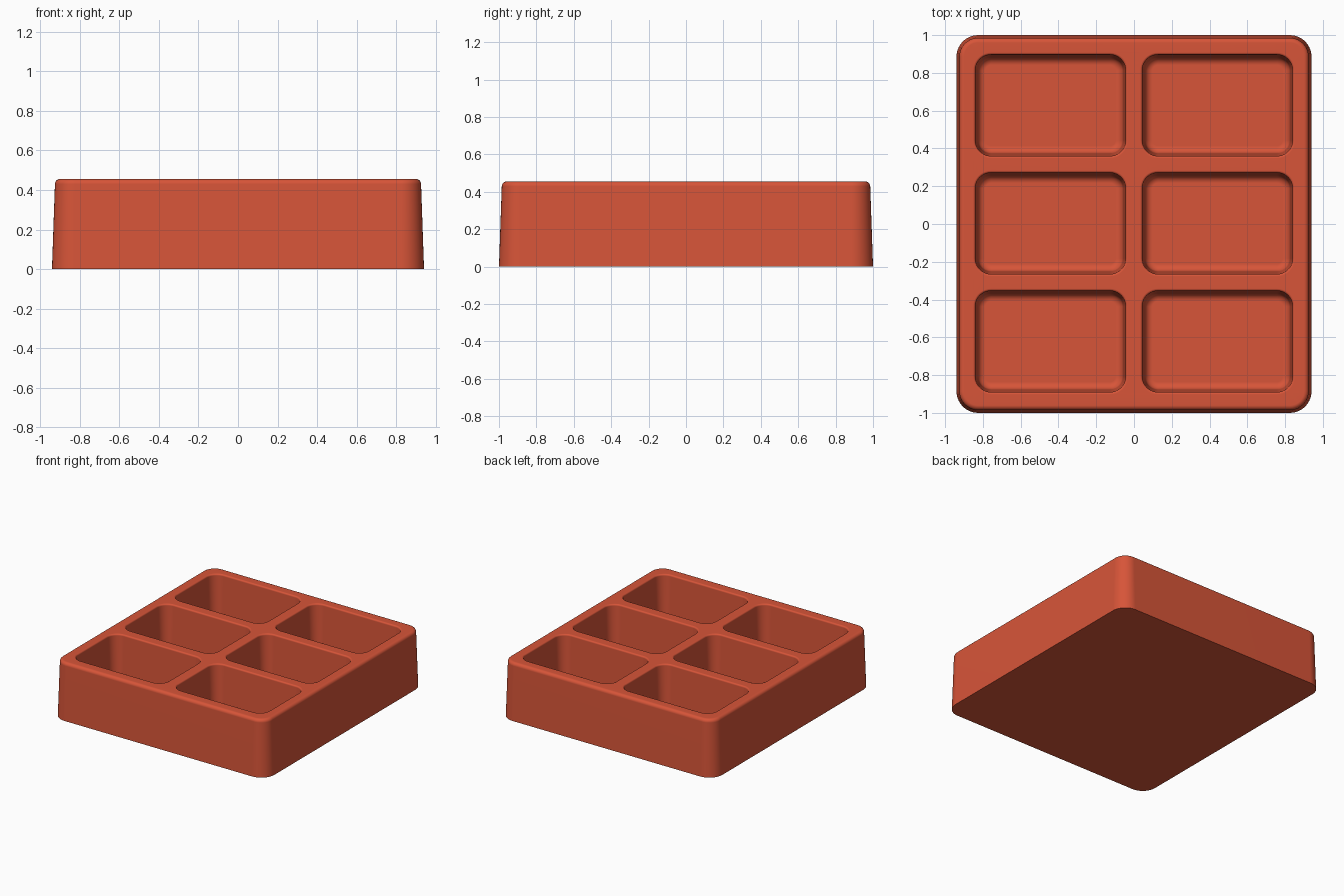
import bpy
import bmesh
from math import cos, sin, pi
from mathutils import Vector

default_cube = bpy.data.objects.get("Cube")
if default_cube:
    bpy.data.objects.remove(default_cube, do_unlink=True)

HEIGHT = 0.455
FLOOR = 0.05
CORNER_STEPS = 10
FILLET_STEPS = 5

clay = bpy.data.materials.new("terracotta_red")
colour = (0.68, 0.09, 0.04, 1)
clay.diffuse_color = colour
clay.use_nodes = True
shader = next(n for n in clay.node_tree.nodes if n.type == 'BSDF_PRINCIPLED')
shader.inputs["Base Color"].default_value = colour

bm = bmesh.new()


def rounded_ring(center, half_x, half_y, radius, z):
    """Closed loop of vertices around a rounded rectangle."""
    ring = []
    for corner, (sx, sy) in enumerate([(1, 1), (-1, 1), (-1, -1), (1, -1)]):
        for i in range(CORNER_STEPS + 1):
            a = (corner + i / CORNER_STEPS) * pi / 2
            ring.append(bm.verts.new((
                center[0] + sx * (half_x - radius) + radius * cos(a),
                center[1] + sy * (half_y - radius) + radius * sin(a), z)))
    return ring


def loft(center, half_x, half_y, radius, profile):
    """Skin rings given as (inset, height) pairs; return first and last."""
    rings = [rounded_ring(center, half_x - d, half_y - d, radius - d, z)
             for d, z in profile]
    for a, b in zip(rings, rings[1:]):
        for i in range(len(a)):
            j = (i + 1) % len(a)
            bm.faces.new((a[i], a[j], b[j], b[i]))
    return rings[0], rings[-1]


def fillet(inset, z, size_d, size_z, concave=False):
    """Quarter round, starting vertical or (concave) descending to a floor."""
    points = []
    for i in range(FILLET_STEPS + 1):
        a = i / FILLET_STEPS * pi / 2
        points.append((inset + size_d * (1 - cos(a)), z + size_z * sin(a)))
    return points


def ring_edges(ring):
    return [bm.edges.get((v, ring[i - 1])) for i, v in enumerate(ring)]


# Outer wall with slight draft and a rounded top edge
outer = [(0, 0)] + fillet(0.015, HEIGHT - 0.025, 0.025, 0.025)
base_ring, top_ring = loft((0, 0), 0.94, 1.0, 0.115, outer)
bm.faces.new(base_ring)
top_edges = ring_edges(top_ring)

# Six pockets with rounded lips, drafted walls and filleted floors
lip = 0.012
lip_profile = [(lip - d, HEIGHT - lip + z)
               for d, z in reversed(fillet(0, 0, lip, lip))]
pocket = lip_profile + fillet(0.026, FLOOR + 0.04, 0.04, -0.04)
for x in (-0.442, 0.442):
    for y in (-0.622, 0.003, 0.628):
        rim, floor = loft((x, y), 0.41, 0.28, 0.095, pocket)
        bm.faces.new(floor)
        top_edges += ring_edges(rim)

# Flat top web around the pockets
bmesh.ops.triangle_fill(bm, edges=top_edges, use_beauty=True,
                        normal=Vector((0, 0, 1)))
bmesh.ops.recalc_face_normals(bm, faces=bm.faces)

mesh = bpy.data.meshes.new("compartment_tray")
bm.to_mesh(mesh)
bm.free()
mesh.materials.append(clay)
tray = bpy.data.objects.new("compartment_tray", mesh)
bpy.context.collection.objects.link(tray)

# Smooth rounded corners while the flats stay flat
bpy.ops.object.select_all(action='DESELECT')
tray.select_set(True)
bpy.context.view_layer.objects.active = tray
bpy.ops.object.shade_smooth_by_angle(angle=pi / 5)
weighted = tray.modifiers.new("weighted_normals", 'WEIGHTED_NORMAL')
weighted.keep_sharp = True
